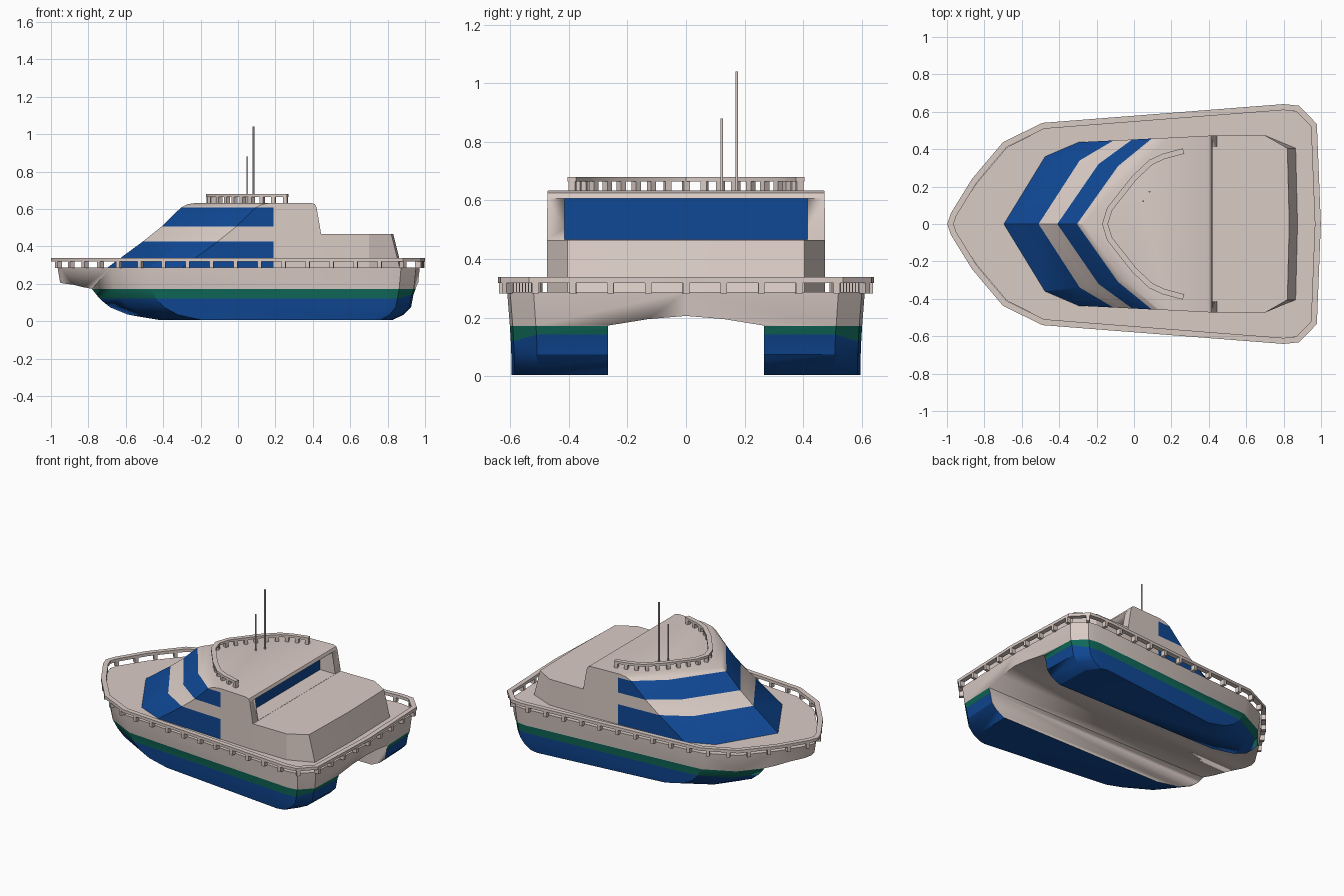
import bpy, bmesh, math
from mathutils import Vector

if "Cube" in bpy.data.objects:
    bpy.data.objects.remove(bpy.data.objects["Cube"], do_unlink=True)


def make_material(name, rgb):
    m = bpy.data.materials.new(name)
    m.use_nodes = True
    m.diffuse_color = (*rgb, 1)
    m.node_tree.nodes["Principled BSDF"].inputs["Base Color"].default_value = (*rgb, 1)
    return m


MATS = [make_material("cream", (0.70, 0.60, 0.56)),
        make_material("blue", (0.005, 0.065, 0.30)),
        make_material("green", (0.005, 0.14, 0.10))]
CREAM, BLUE, GREEN = range(3)


def finish(bm, name, rule=None, angle=25):
    """Turn a bmesh into a shaded object, colouring faces by a rule on their centre."""
    bmesh.ops.recalc_face_normals(bm, faces=bm.faces)
    for f in bm.faces:
        f.material_index = rule(f.calc_center_median()) if rule else CREAM
    mesh = bpy.data.meshes.new(name)
    bm.to_mesh(mesh)
    bm.free()
    for m in MATS:
        mesh.materials.append(m)
    ob = bpy.data.objects.new(name, mesh)
    bpy.context.collection.objects.link(ob)
    bpy.ops.object.select_all(action="DESELECT")
    ob.select_set(True)
    bpy.context.view_layer.objects.active = ob
    bpy.ops.object.shade_smooth_by_angle(angle=math.radians(angle))
    return ob


def loft(name, rings, rule=None, closed=False):
    """Skin a stack of rings; cap the ends unless the stack is a loop."""
    bm = bmesh.new()
    vs = [[bm.verts.new(p) for p in r] for r in rings]
    n = len(vs[0])
    for a, b in zip(vs, vs[1:] + (vs[:1] if closed else [])):
        for i in range(n):
            j = (i + 1) % n
            bm.faces.new((a[i], a[j], b[j], b[i]))
    if not closed:
        bm.faces.new(vs[0])
        bm.faces.new(vs[-1])
    return finish(bm, name, rule)


def mirror(half):
    """Complete a half outline whose points with y = 0 lie on the centre line."""
    return half + [(x, -y, *r) for x, y, *r in reversed(half) if y > 0]


def cut(ob, cutter):
    cutter.hide_render = True
    mod = ob.modifiers.new("cut", "BOOLEAN")
    mod.object, mod.solver = cutter, "EXACT"
    bpy.ops.object.select_all(action="DESELECT")
    bpy.context.view_layer.objects.active = ob
    ob.select_set(True)
    bpy.ops.object.modifier_apply(modifier=mod.name)
    bpy.data.objects.remove(cutter, do_unlink=True)


def rail(name, path, width, z0, z1, closed):
    """Flat strip following a plan path."""
    pts = [Vector((x, y, 0)) for x, y in path]
    n, rings = len(pts), []
    for i, p in enumerate(pts):
        a = pts[i - 1] if closed or i else p
        b = pts[(i + 1) % n] if closed or i < n - 1 else p
        d1, d2 = (p - a).normalized(), (b - p).normalized()
        t = (d1 + d2).normalized()
        side = Vector((t.y, -t.x, 0)) * width / 2
        if d1.length and d2.length:
            side /= max(0.6, t.dot(d1))
        rings.append([p + s * side + Vector((0, 0, z))
                      for s, z in ((-1, z0), (1, z0), (1, z1), (-1, z1))])
    return loft(name, rings, closed=closed)


def posts(name, path, spacing, size, z0, z1, closed):
    """Evenly spaced boxes along a plan path, merged into one object."""
    pts = [Vector((x, y, 0)) for x, y in path]
    segs = list(zip(pts, pts[1:] + (pts[:1] if closed else [])))
    segs = segs if closed else segs[:len(pts) - 1]
    total = sum((b - a).length for a, b in segs)
    count = round(total / spacing)
    inset = 0 if closed else size[0] / 2
    step = (total - 2 * inset) / (count if closed else count - 1)
    bm = bmesh.new()
    for k in range(count):
        s = inset + k * step + (step / 2 if closed else 0)
        for a, b in segs:
            if s <= (b - a).length:
                break
            s -= (b - a).length
        d = (b - a).normalized()
        c = a + d * s
        new = bmesh.ops.create_cube(bm, size=1)["verts"]
        for v in new:
            x, y, z = v.co
            v.co = c + d * x * size[0] + Vector((-d.y, d.x, 0)) * y * size[1]
            v.co.z = z0 + (z + 0.5) * (z1 - z0)
    return finish(bm, name)


# Hull: one deck outline, shortened toward the keel
deck = [(-0.965, 0), (-0.95, 0.05), (-0.84, 0.22), (-0.68, 0.41), (-0.48, 0.51),
        (0.80, 0.61), (0.87, 0.60), (0.95, 0.52), (0.97, 0)]
levels = [(0.005, -0.53, 0.83, 0.975), (0.035, -0.73, 0.895, 0.975),
          (0.075, -0.84, 0.935, 0.977), (0.12, -0.90, 0.948, 0.98),
          (0.172, -0.945, 0.96, 0.985), (0.288, -0.965, 0.972, 1)]


def hull_ring(z, bow, stern, width):
    k = (stern - bow) / 1.935
    lift = 0.022 if z == 0.12 else 0
    return mirror([(bow + (x + 0.965) * k, y * width, z + (lift if x > 0.9 else 0))
                   for x, y in deck])


hull = loft("hull", [hull_ring(*l) for l in levels],
            lambda c: CREAM if c.z > 0.18 else GREEN if c.z > 0.128 else BLUE)

# Arched tunnel between the two hulls
arch = [(-0.266, -0.1), (-0.266, 0.173), (-0.13, 0.195), (0, 0.206),
        (0.13, 0.195), (0.266, 0.173), (0.266, -0.1)]
cut(hull, loft("tunnel_cutter", [[(x, y, z) for y, z in arch] for x in (-1.2, 1.2)]))

# Deck rail and its posts
edge = mirror([(-0.982, 0), (-0.965, 0.05), (-0.853, 0.232), (-0.69, 0.425),
               (-0.485, 0.525), (0.80, 0.625), (0.875, 0.617), (0.962, 0.528), (0.983, 0)])
rail("deck_rail", edge, 0.032, 0.318, 0.338, True)
posts("deck_rail_posts", edge, 0.13, (0.022, 0.03), 0.283, 0.32, True)


# Wheelhouse: swept-back wedge with window bands
def house_ring(z, apex, rear, mid):
    side = [(x, 0.452 + 0.05 * x) for x in (apex + 0.40, 0.19, rear)]
    return [(x, y, z) for x, y in mirror([(apex, 0), (apex + 0.22, mid)] + side)]


def house_colour(c):
    in_band = c.z < 0.42 or 0.51 < c.z < 0.60
    return BLUE if in_band and c.x < 0.185 else CREAM


house = loft("wheelhouse", [house_ring(*l) for l in (
    (0.285, -0.70, 0.446, 0.36), (0.425, -0.51, 0.446, 0.34), (0.465, -0.46, 0.444, 0.33),
    (0.505, -0.41, 0.438, 0.32), (0.607, -0.305, 0.42, 0.31), (0.625, -0.27, 0.411, 0.305),
    (0.633, -0.22, 0.39, 0.29))], house_colour)

# Recessed rear window under the roof overhang
recess = [(y, z) for y, z in ((-0.415, 0.466), (0.415, 0.466), (0.415, 0.606), (-0.415, 0.606))]
cut(house, loft("window_cutter", [[(x, y, z) for y, z in recess] for x in (0.33, 0.6)],
                lambda c: BLUE if c.x < 0.34 else CREAM))


# Low aft cabin with chamfered corners
def aft_ring(z, lean):
    half = [(0.436, 0.473), (0.70, 0.474), (0.82 + lean, 0.405), (0.83 + lean, 0)]
    return [(x, y, z) for x, y in half + [(x, -y) for x, y in half[2::-1]]]


loft("aft_cabin", [aft_ring(0.285, 0.045), aft_ring(0.465, 0)])

# Roof rail and posts
half = [(0.265, 0.39), (0.16, 0.362), (0.09, 0.33), (0.0, 0.245), (-0.13, 0.08), (-0.155, 0)]
arc = half + [(x, -y) for x, y in half[-2::-1]]
rail("roof_rail", arc, 0.03, 0.664, 0.68, False)
posts("roof_rail_posts", arc, 0.065, (0.022, 0.024), 0.63, 0.667, False)

# Masts
for name, x, y, top in (("short_mast", 0.05, 0.122, 0.88), ("tall_mast", 0.083, 0.173, 1.04)):
    bm = bmesh.new()
    bmesh.ops.create_cone(bm, cap_ends=True, segments=10, radius1=0.005, radius2=0.005,
                          depth=top - 0.62)
    ob = finish(bm, name, angle=40)
    ob.location = (x, y, (top + 0.62) / 2)
